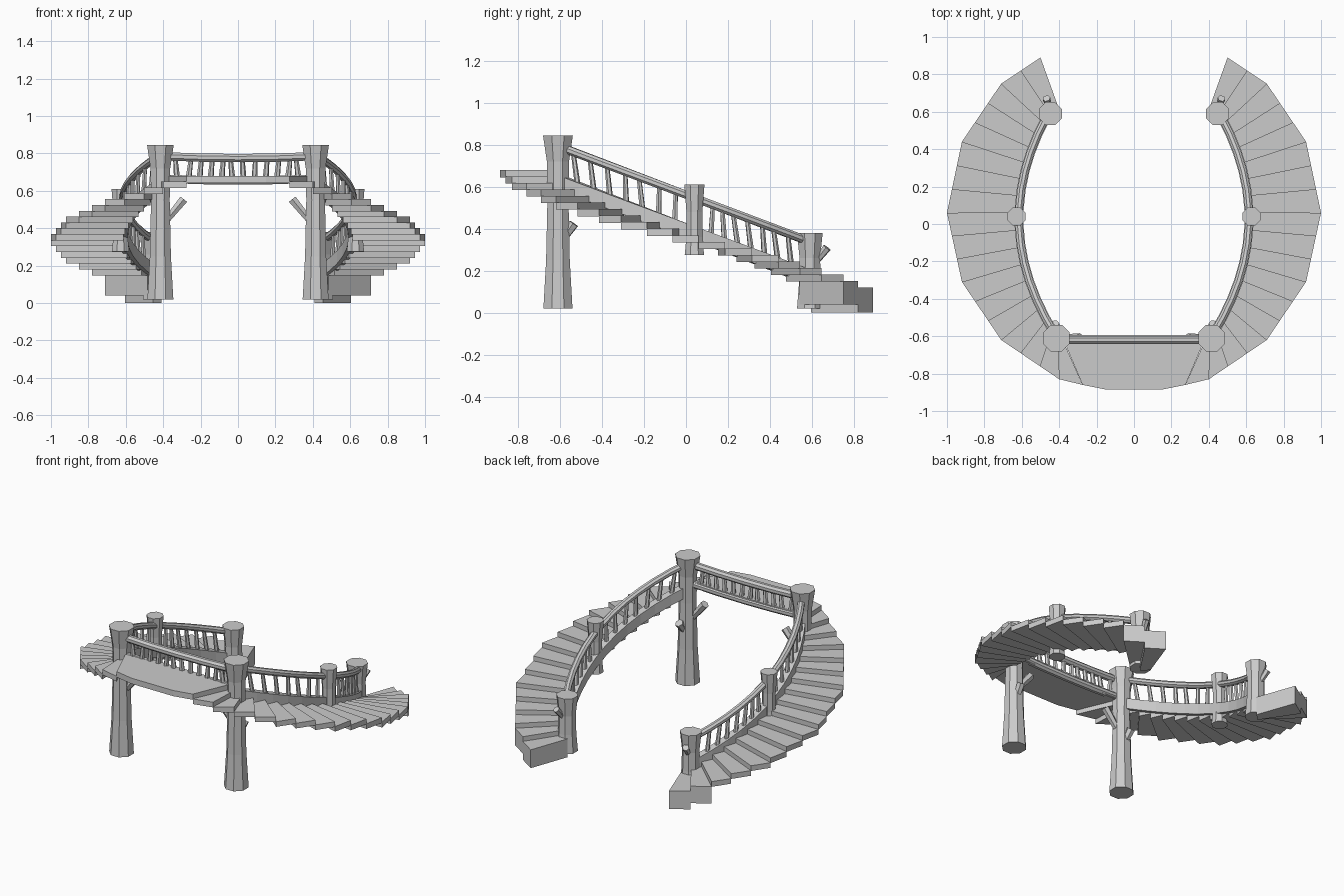
import bpy, bmesh, math, random
from mathutils import Vector

if "Cube" in bpy.data.objects:
    bpy.data.objects.remove(bpy.data.objects["Cube"])

random.seed(4)


def make(name, verts, faces, mirror=True):
    me = bpy.data.meshes.new(name)
    me.from_pydata([tuple(v) for v in verts], [], faces)
    bm = bmesh.new()
    bm.from_mesh(me)
    bmesh.ops.recalc_face_normals(bm, faces=bm.faces)
    bm.to_mesh(me)
    bm.free()
    ob = bpy.data.objects.new(name, me)
    bpy.context.collection.objects.link(ob)
    if mirror:
        ob.modifiers.new("mirror", 'MIRROR')
    return ob


def loft(name, rings, mirror=True):
    n = len(rings[0])
    verts = [v for r in rings for v in r]
    faces = [tuple(range(n)), tuple(range((len(rings) - 1) * n, len(rings) * n))]
    for k in range(len(rings) - 1):
        for i in range(n):
            j = (i + 1) % n
            faces.append((k * n + i, k * n + j, (k + 1) * n + j, (k + 1) * n + i))
    return make(name, verts, faces, mirror)


def slab(name, outline, z0, z1, mirror=True):
    return loft(name, [[(x, y, z) for x, y in outline] for z in (z0, z1)], mirror)


def sweep(name, path, section, mirror=True):
    # section is (sideways, up) offsets, kept upright along the path
    rings = []
    for i, p in enumerate(path):
        d = path[min(i + 1, len(path) - 1)] - path[max(i - 1, 0)]
        side = Vector((d.y, -d.x, 0)).normalized()
        rings.append([p + side * a + Vector((0, 0, b)) for a, b in section])
    return loft(name, rings, mirror)


def rod(name, a, b, r0, r1, n=6, mirror=True):
    a, b = Vector(a), Vector(b)
    q = (b - a).to_track_quat('Z', 'Y')
    ring = lambda c, r: [c + q @ Vector((r * math.cos(math.tau * i / n), r * math.sin(math.tau * i / n), 0))
                         for i in range(n)]
    return loft(name, [ring(a, r0), ring(b, r1)], mirror)


def circle(r, n):
    return [(r * math.cos(math.tau * (i + .5) / n), r * math.sin(math.tau * (i + .5) / n)) for i in range(n)]


def post(name, x, y, profile, n=8):
    loft(name, [[(x + a, y + b, z) for a, b in circle(r, n)] for z, r in profile])


def inner(y):
    return 0.615 - 0.5 * (y - 0.03) ** 2


def rail_z(y):
    return 0.562 - 0.38 * y


# Outer edge of the steps, split into equal treads
corners = [(.50, .89), (.71, .75), (.92, .44), (1.0, .06), (.92, -.31), (.71, -.62), (.40, -.83)]
counts = [2, 3, 3, 3, 3, 3]
outer = []
for (p, q), n in zip(zip(corners, corners[1:]), counts):
    outer += [(p[0] + (q[0] - p[0]) * i / n, p[1] + (q[1] - p[1]) * i / n) for i in range(n)]
outer += [corners[-1], (.275, -.86)]

# Inner edge, evenly spaced along the curved stringer
ins = []
for i in range(18):
    y = 0.015 + 0.625 * math.sin(math.radians(65) * (1 - 2 * i / 17)) / math.sin(math.radians(65))
    ins.append((inner(y), y))
ins[0] = (.41, .64)
ins.append((.385, -.61))

# Treads; the lowest two are solid blocks
rise = 0.56 / 18
for i in range(18):
    top = 0.12 + rise * i
    bottom = (0.0, 0.04)[i] if i < 2 else top - 0.034
    slab(f"step_{i + 1}", [ins[i], outer[i], outer[i + 1], ins[i + 1]], bottom, top)

# Landing at the top
half = [(.385, -.60), (.275, -.86), (.15, -.885)]
slab("landing", half + [(-x, y) for x, y in reversed(half)], .643, .68, False)

# Posts
post("tall_post", .415, -.61, [(.02, .075), (.25, .061), (.55, .054), (.72, .057), (.845, .077)])
post("middle_post", .628, .04, [(.275, .05), (.36, .041), (.48, .041), (.61, .052)])
post("low_post", .447, .59, [(.02, .066), (.14, .056), (.26, .053), (.38, .066)])

# Branch stubs
rod("tall_branch_inner", (.40, -.61, .42), (.29, -.61, .555), .018, .026)
rod("tall_branch_back", (.415, -.60, .33), (.425, -.535, .425), .018, .026)
rod("low_branch", (.45, .61, .23), (.468, .672, .31), .014, .021)

# Curved stringer and handrail
ys = [.58 - 1.18 * i / 12 for i in range(13)]
path = [Vector((inner(y), y, rail_z(y))) for y in ys]
sweep("handrail", path, circle(.022, 8))
sweep("stringer", path, [(-.024, -.205), (.024, -.205), (.024, -.135), (-.024, -.135)])

# Balusters of the stair railing
for y0, y1 in ((.52, .10), (-.03, -.54)):
    for i in range(7):
        y = y0 + (y1 - y0) * (i + .3) / 6.6
        t = y + random.uniform(-.025, .012)
        rod("stair_baluster", (inner(y), y, rail_z(y) - .145), (inner(t), t, rail_z(t)), .014, .011)

# Front railing between the tall posts
xs = (-.40, -.2, 0, .2, .40)
sweep("front_handrail", [Vector((x, -.62, .775 + .06 * x * x)) for x in xs], circle(.024, 8), False)
sweep("front_lower_rail", [Vector((x, -.615, .655 + .06 * x * x)) for x in xs], circle(.024, 8), False)
for i in range(12):
    x = -.325 + .65 * i / 11
    rod("front_baluster", (x, -.616, .655), (x + random.uniform(-.018, .018), -.62, .775),
        .017, .012, mirror=False)
